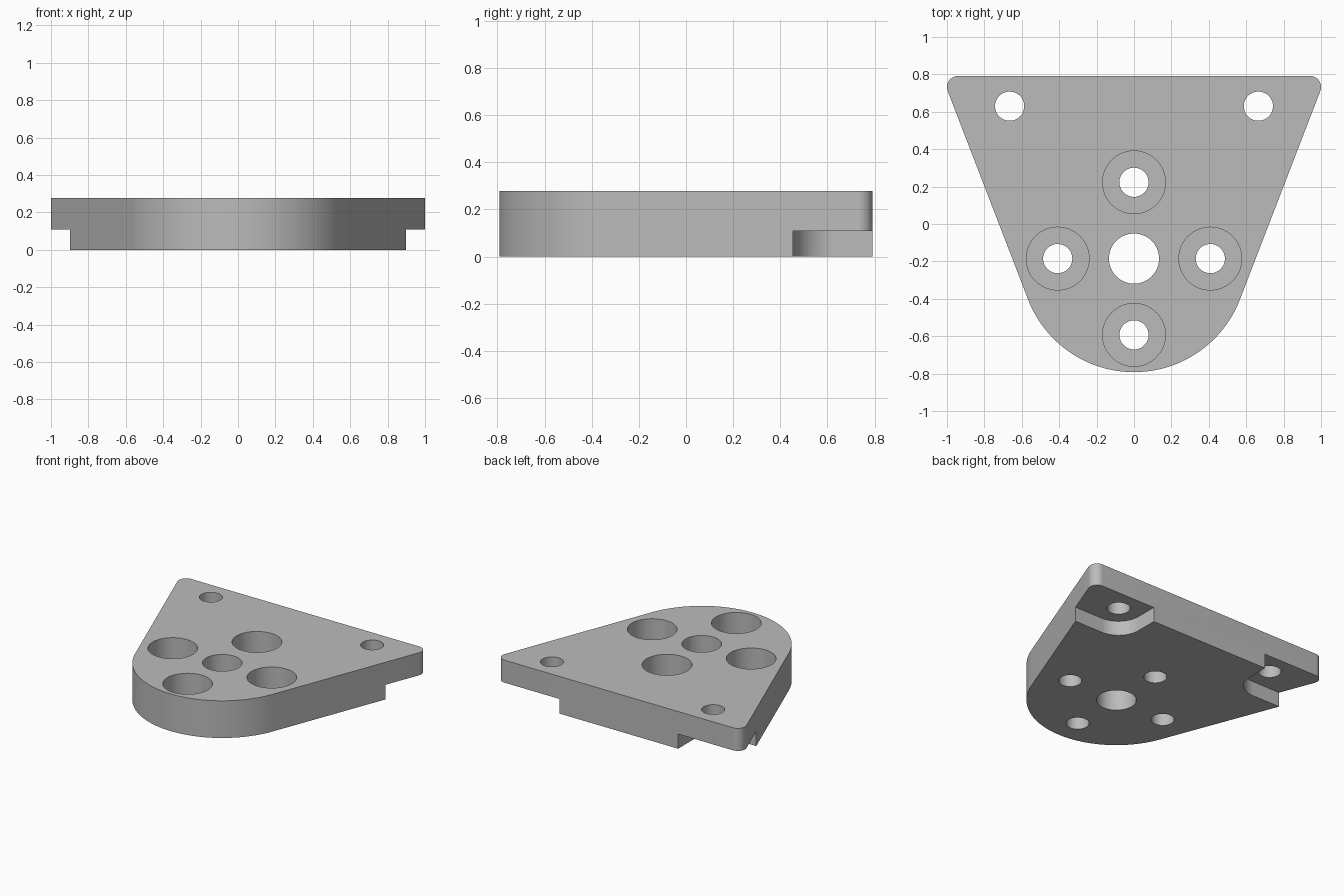
import bpy
import bmesh
from math import sin, cos, pi, acos, atan2, hypot

default = bpy.data.objects.get("Cube")
if default:
    bpy.data.objects.remove(default, do_unlink=True)

HEIGHT = 0.277          # plate thickness
STEP = 0.109            # height of corner notches and counterbore floors
HUB_Y, HUB_R = -0.185, 0.607
BACK_Y, CORNER_R = 0.792, 0.06
BOLT_R, BOLT_CIRCLE = 0.078, 0.408
EAR_X, EAR_Y, EAR_R = 0.665, 0.63, 0.175

grey = bpy.data.materials.new("plain grey")
grey.use_nodes = True
colour = (0.5, 0.5, 0.5, 1)
grey.diffuse_color = colour
grey.node_tree.nodes["Principled BSDF"].inputs["Base Color"].default_value = colour


def arc(cx, cy, r, start, end, steps):
    """Points along an arc, both ends included."""
    angles = [start + (end - start) * i / steps for i in range(steps + 1)]
    return [(cx + r * cos(a), cy + r * sin(a)) for a in angles]


def prism(name, outline, z0, z1):
    """Extrude a closed outline from z0 up to z1."""
    bm = bmesh.new()
    base = bm.faces.new([bm.verts.new((x, y, z0)) for x, y in outline])
    top = bmesh.ops.extrude_face_region(bm, geom=[base])["geom"]
    bmesh.ops.translate(bm, vec=(0, 0, z1 - z0),
                        verts=[v for v in top if isinstance(v, bmesh.types.BMVert)])
    bmesh.ops.recalc_face_normals(bm, faces=bm.faces)
    mesh = bpy.data.meshes.new(name)
    bm.to_mesh(mesh)
    bm.free()
    obj = bpy.data.objects.new(name, mesh)
    bpy.context.collection.objects.link(obj)
    return obj


def cut(target, name, outline, z0, z1):
    """Subtract a prism from the target and discard the cutter."""
    cutter = prism(name, outline, z0, z1)
    cutter.hide_render = True
    mod = target.modifiers.new(name, "BOOLEAN")
    mod.operation, mod.solver, mod.object = "DIFFERENCE", "EXACT", cutter
    bpy.context.view_layer.objects.active = target
    bpy.ops.object.modifier_apply(modifier=mod.name)
    bpy.data.objects.remove(cutter, do_unlink=True)


def circle(x, y, r, steps=64):
    return arc(x, y, r, 0, 2 * pi, steps)[:-1]


# Plate: round front, straight tangent sides, rounded back corners
cx, cy = 1 - CORNER_R, BACK_Y - CORNER_R
dx, dy = cx, cy - HUB_Y
tangent = atan2(dy, dx) - acos((HUB_R - CORNER_R) / hypot(dx, dy))
outline = (arc(0, HUB_Y, HUB_R, -pi - tangent, tangent, 72)
           + arc(cx, cy, CORNER_R, tangent, pi / 2, 16)
           + arc(-cx, cy, CORNER_R, pi / 2, pi - tangent, 16))
plate = prism("mounting_plate", outline, 0, HEIGHT)
plate.data.materials.append(grey)

# Central through hole
cut(plate, "centre_hole", circle(0, HUB_Y, 0.134), -0.1, 0.5)

# Four counterbored bolt holes around the centre
for i in range(4):
    x = BOLT_CIRCLE * cos(i * pi / 2)
    y = HUB_Y + BOLT_CIRCLE * sin(i * pi / 2)
    cut(plate, "counterbore", circle(x, y, 0.168), STEP, 0.5)
    cut(plate, "bolt_hole", circle(x, y, BOLT_R), -0.1, 0.5)

# Back corners: underside notch with a rounded inner corner, and a hole
notch = arc(EAR_X, EAR_Y, EAR_R, pi, 1.5 * pi, 24)
notch += [(1.2, EAR_Y - EAR_R), (1.2, 1), (EAR_X - EAR_R, 1)]
for side in (-1, 1):
    cut(plate, "corner_notch", [(side * x, y) for x, y in notch], -0.1, STEP)
    cut(plate, "corner_hole", circle(side * EAR_X, EAR_Y, BOLT_R), -0.1, 0.5)

# Smooth curved walls, crisp rims
bpy.ops.object.select_all(action="DESELECT")
plate.select_set(True)
bpy.context.view_layer.objects.active = plate
bpy.ops.object.shade_smooth_by_angle()
